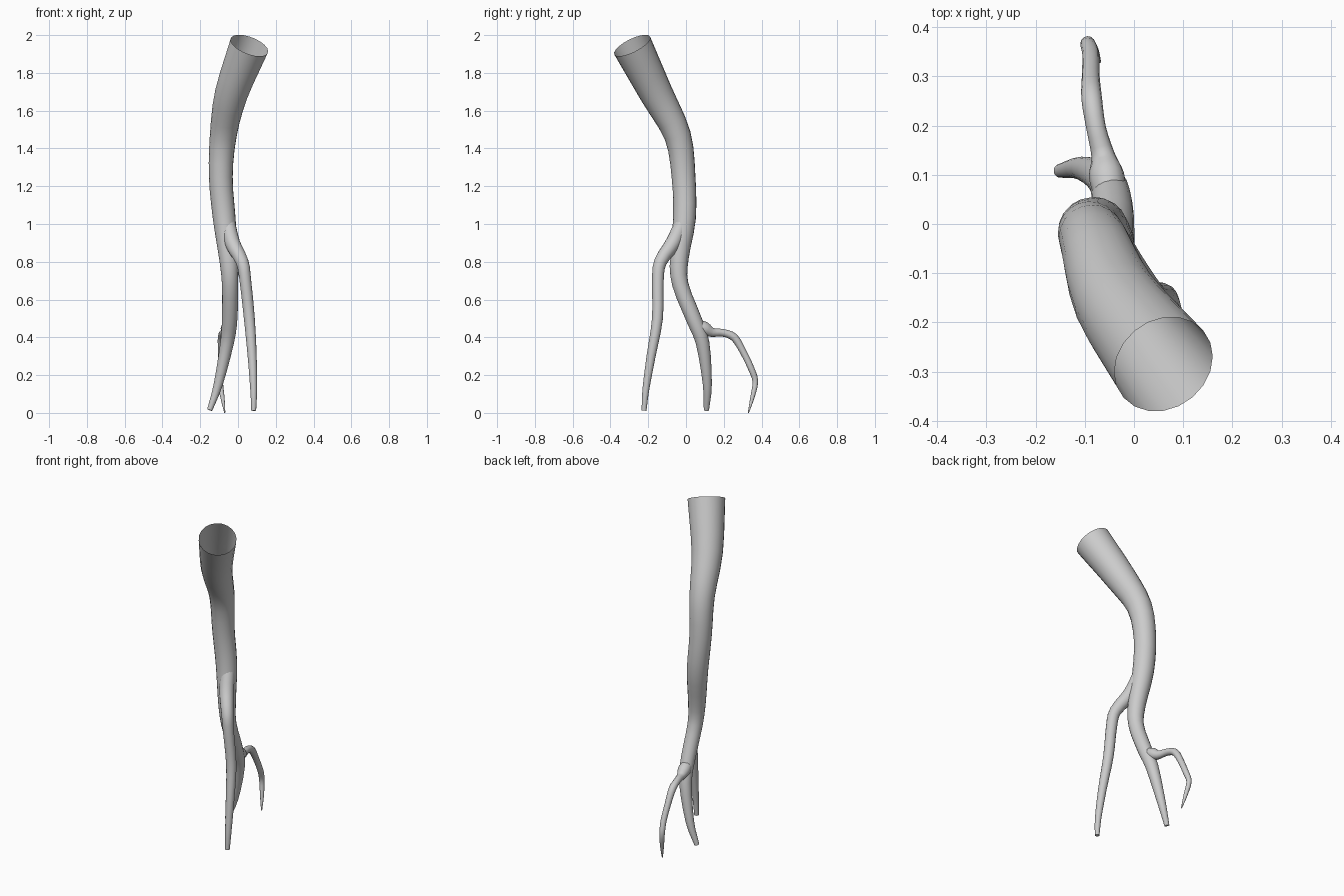
import bpy, bmesh, math
from mathutils import Vector

STEPS = 3


def spline(rows):
    """Catmull-Rom through (x, y, z, radius) rows."""
    p = [Vector(r) for r in rows]
    p = [2 * p[0] - p[1]] + p + [2 * p[-1] - p[-2]]
    out = []
    for i in range(1, len(p) - 2):
        a, b, c, d = p[i - 1:i + 3]
        for s in range(STEPS):
            t = s / STEPS
            out.append(0.5 * (2 * b + (c - a) * t + (2 * a - 5 * b + 4 * c - d) * t * t
                              + (3 * b - a - 3 * c + d) * t ** 3))
    return out + [p[-2]]


def tube(name, rows, sides):
    """Tapered tube, open at its first end and capped at its tip."""
    pts = spline(rows)
    pos = [q.to_3d() for q in pts]
    bm = bmesh.new()
    rings = []
    side = Vector((1, 0, 0))
    for i, q in enumerate(pos):
        axis = (pos[min(i + 1, len(pos) - 1)] - pos[max(i - 1, 0)]).normalized()
        side = (side - axis * side.dot(axis)).normalized()
        up = axis.cross(side)
        ring = []
        for k in range(sides):
            a = 2 * math.pi * k / sides
            ring.append(bm.verts.new(q + pts[i].w * (side * math.cos(a) + up * math.sin(a))))
        rings.append(ring)
    for r0, r1 in zip(rings, rings[1:]):
        for k in range(sides):
            j = (k + 1) % sides
            bm.faces.new((r0[k], r0[j], r1[j], r1[k]))
    bm.faces.new(rings[-1])
    me = bpy.data.meshes.new(name)
    bm.to_mesh(me)
    bm.free()
    ob = bpy.data.objects.new(name, me)
    bpy.context.collection.objects.link(ob)
    bpy.context.view_layer.objects.active = ob
    ob.select_set(True)
    bpy.ops.object.shade_smooth_by_angle(angle=math.radians(50))
    ob.select_set(False)
    return ob


# Main stem, open at the wide top, running down to the rear foot
tube("main_stem", [
    (0.060, -0.285, 1.945, 0.106), (-0.035, -0.157, 1.69, 0.088),
    (-0.078, -0.045, 1.47, 0.071), (-0.091, -0.013, 1.25, 0.063),
    (-0.073, -0.008, 1.03, 0.060), (-0.050, -0.036, 0.82, 0.050),
    (-0.042, -0.030, 0.68, 0.043), (-0.044, 0.040, 0.50, 0.041),
    (-0.058, 0.088, 0.37, 0.036), (-0.105, 0.113, 0.15, 0.024),
    (-0.150, 0.108, 0.015, 0.014)], 20)

# Front branch
tube("front_branch", [
    (-0.058, -0.012, 1.02, 0.040), (-0.030, -0.068, 0.90, 0.041),
    (0.022, -0.135, 0.80, 0.034), (0.039, -0.149, 0.70, 0.031),
    (0.060, -0.151, 0.50, 0.029), (0.075, -0.185, 0.30, 0.024),
    (0.083, -0.213, 0.12, 0.018), (0.083, -0.222, 0.012, 0.013)], 16)

# Thin rear side root, arching out and down
tube("rear_twig", [
    (-0.050, 0.060, 0.465, 0.032), (-0.056, 0.100, 0.445, 0.036),
    (-0.063, 0.140, 0.426, 0.024), (-0.077, 0.195, 0.424, 0.020),
    (-0.086, 0.255, 0.400, 0.021), (-0.088, 0.302, 0.325, 0.018),
    (-0.088, 0.345, 0.235, 0.017), (-0.094, 0.367, 0.165, 0.015),
    (-0.082, 0.351, 0.080, 0.011), (-0.070, 0.330, 0.001, 0.003)], 12)
